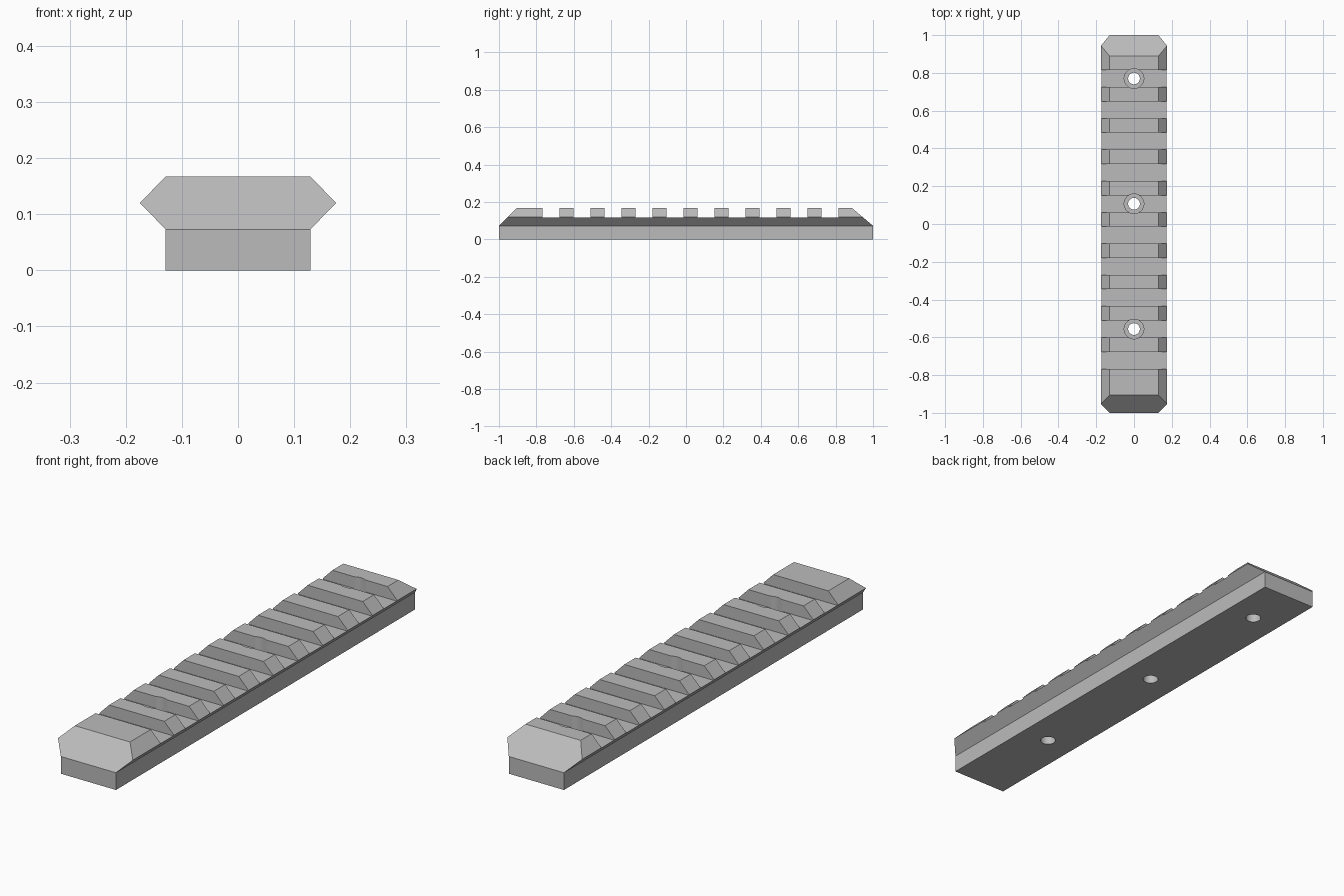
import bpy, bmesh
from mathutils import Matrix, Vector

cube = bpy.data.objects.get("Cube")
if cube:
    bpy.data.objects.remove(cube, do_unlink=True)

HALF_BASE, HALF_WIDE = 0.129, 0.175
Z_NECK, Z_WIDE, Z_TOP = 0.073, 0.12, 0.167
SLOT_FLOOR, SLOT_WIDTH, PITCH, FIRST_SLOT = 0.117, 0.09, 0.1658, -0.722
SLOTS = [FIRST_SLOT + i * PITCH for i in range(10)]
HOLES = SLOTS[1::4]

gray = bpy.data.materials.new("plain gray")
gray.use_nodes = True
color = (0.5, 0.5, 0.5, 1)
gray.diffuse_color = color
gray.node_tree.nodes["Principled BSDF"].inputs["Base Color"].default_value = color


def make_object(name, bm):
    bmesh.ops.recalc_face_normals(bm, faces=bm.faces)
    mesh = bpy.data.meshes.new(name)
    bm.to_mesh(mesh)
    bm.free()
    mesh.materials.append(gray)
    obj = bpy.data.objects.new(name, mesh)
    bpy.context.scene.collection.objects.link(obj)
    return obj


# Rail body: dovetail profile run lengthwise, with sloped ends above the neck
right_side = [(HALF_BASE, 0), (HALF_BASE, Z_NECK), (HALF_WIDE, Z_WIDE), (HALF_BASE, Z_TOP)]
profile = right_side + [(-x, z) for x, z in reversed(right_side)]
bm = bmesh.new()
front, back = [], []
for x, z in profile:
    rise = max(0, z - Z_NECK)
    front.append(bm.verts.new((x, -1 + rise, z)))
    back.append(bm.verts.new((x, 1 - 1.19 * rise, z)))
for i in range(8):
    j = (i + 1) % 8
    bm.faces.new((front[i], front[j], back[j], back[i]))
for end in (front, back):
    bm.faces.new(end[1:7])
    bm.faces.new(end[:2] + end[6:])
rail = make_object("accessory_rail", bm)


# Cutters: cross slots, counterbores and screw holes
def slot_cutter():
    bm = bmesh.new()
    for y in SLOTS:
        place = Matrix.Translation((0, y, SLOT_FLOOR + 0.1))
        scale = Matrix.Diagonal(Vector((1, SLOT_WIDTH, 0.2, 1)))
        bmesh.ops.create_cube(bm, size=1, matrix=place @ scale)
    return make_object("slot_cutter", bm)


def round_cutter(name, radius, bottom, top):
    bm = bmesh.new()
    for y in HOLES:
        bmesh.ops.create_cone(bm, cap_ends=True, segments=48, radius1=radius, radius2=radius,
                              depth=top - bottom,
                              matrix=Matrix.Translation((0, y, (bottom + top) / 2)))
    return make_object(name, bm)


cutters = [slot_cutter(),
           round_cutter("counterbore_cutter", 0.052, 0.065, 0.3),
           round_cutter("screw_hole_cutter", 0.031, -0.1, 0.35)]
bpy.context.view_layer.objects.active = rail
for cutter in cutters:
    mod = rail.modifiers.new(cutter.name, "BOOLEAN")
    mod.operation, mod.solver, mod.object = "DIFFERENCE", "EXACT", cutter
    bpy.ops.object.modifier_apply(modifier=mod.name)
for cutter in cutters:
    bpy.data.objects.remove(cutter, do_unlink=True)

# Smooth hole walls, crisp machined edges
bpy.ops.object.select_all(action="DESELECT")
rail.select_set(True)
bpy.ops.object.shade_smooth_by_angle(angle=0.4)
